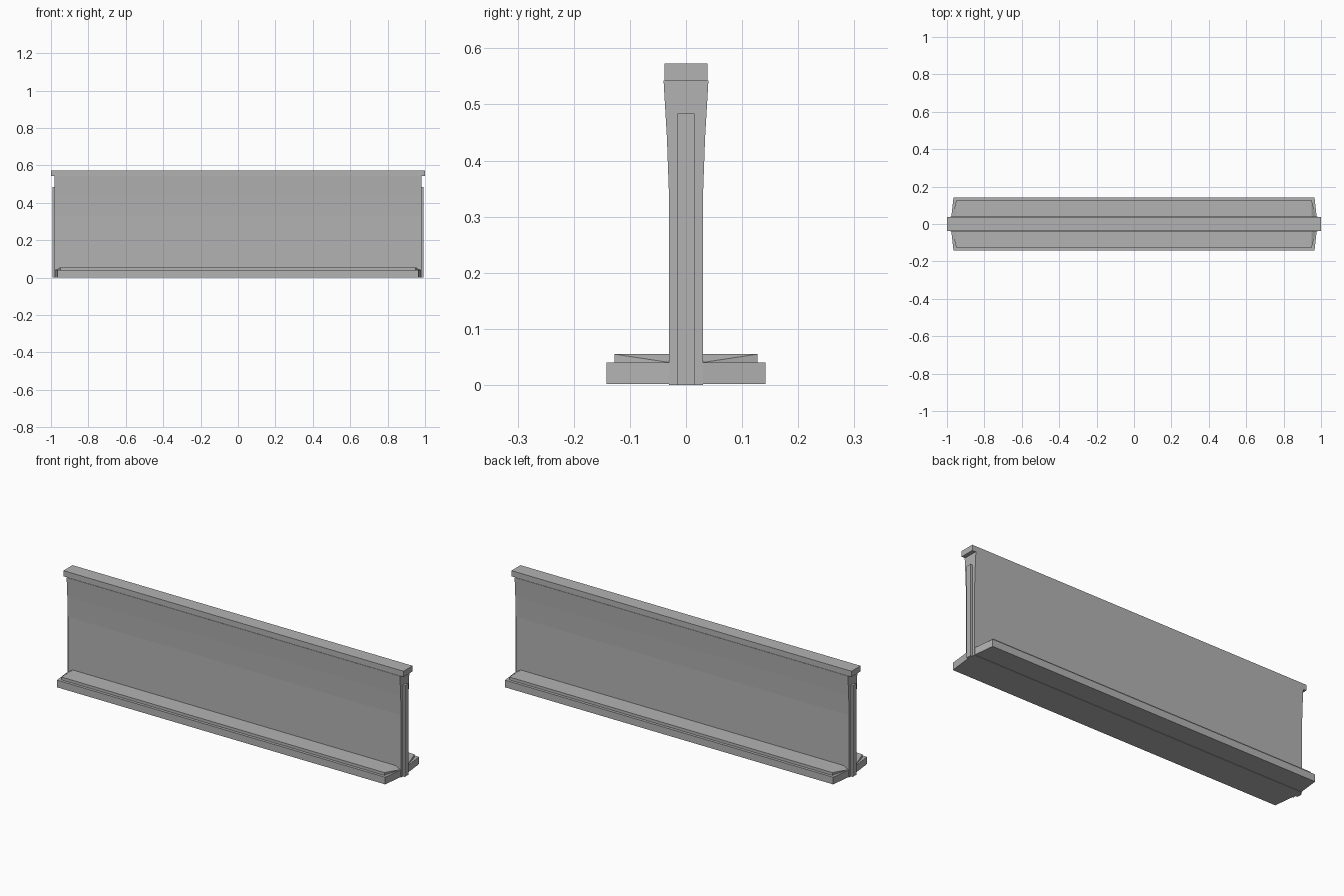
import bpy
import bmesh

cube = bpy.data.objects.get("Cube")
if cube:
    bpy.data.objects.remove(cube, do_unlink=True)

concrete = bpy.data.materials.new("grey_concrete")
concrete.use_nodes = True
GREY = (0.45, 0.45, 0.45, 1)
concrete.diffuse_color = GREY
concrete.node_tree.nodes["Principled BSDF"].inputs["Base Color"].default_value = GREY


def hull(name, points):
    """Convex solid around the points."""
    bm = bmesh.new()
    for p in points:
        bm.verts.new(p)
    bmesh.ops.convex_hull(bm, input=bm.verts[:])
    bmesh.ops.dissolve_limit(bm, angle_limit=0.001, verts=bm.verts[:], edges=bm.edges[:])
    bmesh.ops.recalc_face_normals(bm, faces=bm.faces[:])
    mesh = bpy.data.meshes.new(name)
    bm.to_mesh(mesh)
    bm.free()
    mesh.materials.append(concrete)
    obj = bpy.data.objects.new(name, mesh)
    bpy.context.collection.objects.link(obj)
    return obj


def box(name, x0, x1, half_y, z0, z1):
    return hull(name, [(x, y, z) for x in (x0, x1)
                       for y in (-half_y, half_y) for z in (z0, z1)])


def extrude_profile(name, profile, half_x):
    """Extrude a y-z outline along x, centred."""
    bm = bmesh.new()
    face = bm.faces.new([bm.verts.new((-half_x, y, z)) for y, z in profile])
    moved = bmesh.ops.extrude_face_region(bm, geom=[face])["geom"]
    verts = [v for v in moved if isinstance(v, bmesh.types.BMVert)]
    bmesh.ops.translate(bm, verts=verts, vec=(2 * half_x, 0, 0))
    bmesh.ops.recalc_face_normals(bm, faces=bm.faces[:])
    mesh = bpy.data.meshes.new(name)
    bm.to_mesh(mesh)
    bm.free()
    mesh.materials.append(concrete)
    obj = bpy.data.objects.new(name, mesh)
    bpy.context.collection.objects.link(obj)


# Upright wall, flaring gently under the cap
side = [(0.03, 0), (0.03, 0.33), (0.034, 0.44), (0.04, 0.543)]
extrude_profile("wall", side + [(-y, z) for y, z in reversed(side)], 0.98)

# Top cap
box("top_cap", -1, 1, 0.038, 0.543, 0.573)

# Narrow joint tongue on each end
for label, s in (("left", 1), ("right", -1)):
    box(label + "_end_tongue", s * 0.975, s * 0.991, 0.015, 0, 0.484)

# Foot slab and raised strip on each side of the wall
for label, s in (("front", -1), ("back", 1)):
    hull(label + "_foot", [(e * x, s * y, z) for e in (-1, 1)
                           for x, y in ((0.978, 0.028), (0.965, 0.142))
                           for z in (0.002, 0.04)])
    # Ends of the strip ramp down towards the wall
    strip = ((0.95, 0.127, 0.04), (0.95, 0.127, 0.055),
             (0.95, 0.028, 0.055), (0.975, 0.028, 0.04))
    hull(label + "_foot_strip", [(e * x, s * y, z) for e in (-1, 1) for x, y, z in strip])
